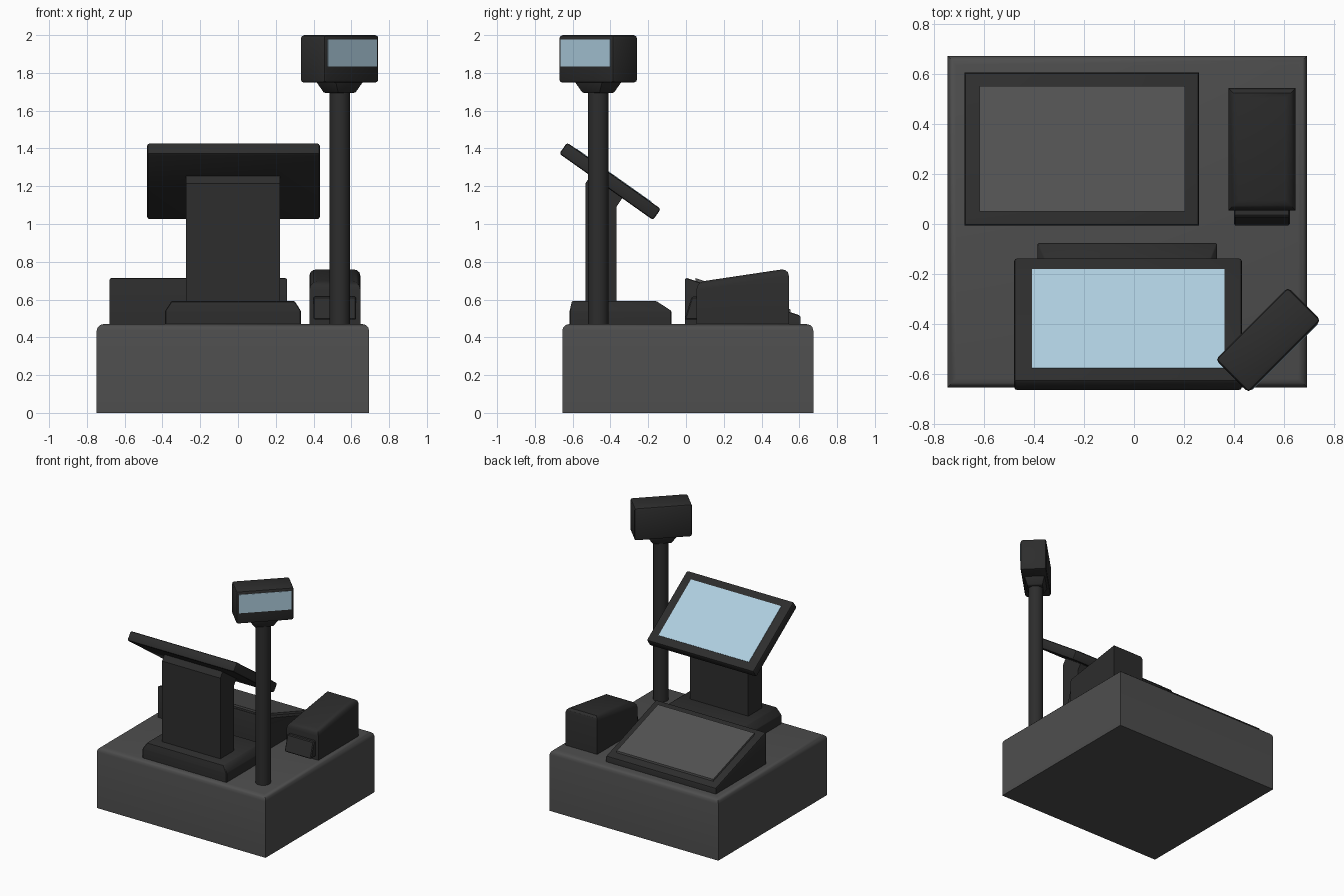
import bpy, bmesh
from math import radians, sin, cos
from mathutils import Matrix, Vector

if "Cube" in bpy.data.objects:
    bpy.data.objects.remove(bpy.data.objects["Cube"])


def material(name, rgb):
    m = bpy.data.materials.new(name)
    m.diffuse_color = (*rgb, 1)
    m.use_nodes = True
    m.node_tree.nodes["Principled BSDF"].inputs["Base Color"].default_value = m.diffuse_color
    return m


DARK = material("dark_plastic", (0.026, 0.026, 0.026))
GREY = material("drawer_grey", (0.075, 0.075, 0.075))
PANEL = material("key_panel_grey", (0.085, 0.085, 0.085))
BLUE = material("screen_blue", (0.42, 0.61, 0.73))


def finish(name, bm, mat, matrix=None, bevel=0, segments=2, pick=None):
    """Bevel the chosen edges, then make a smooth-by-angle object."""
    bmesh.ops.recalc_face_normals(bm, faces=bm.faces)
    if bevel:
        edges = [e for e in bm.edges if pick is None or pick(e)]
        bmesh.ops.bevel(bm, geom=edges, offset=bevel, segments=segments,
                        profile=0.5, affect='EDGES', clamp_overlap=True)
    me = bpy.data.meshes.new(name)
    bm.to_mesh(me)
    bm.free()
    me.materials.append(mat)
    ob = bpy.data.objects.new(name, me)
    bpy.context.collection.objects.link(ob)
    if matrix:
        ob.matrix_world = matrix
    bpy.ops.object.select_all(action='DESELECT')
    ob.select_set(True)
    bpy.context.view_layer.objects.active = ob
    bpy.ops.object.shade_smooth_by_angle(angle=radians(32))
    return ob


def prism(name, profile, x0, x1, mat, **kw):
    """Extrude a (y, z) side profile from x0 to x1."""
    bm = bmesh.new()
    face = bm.faces.new([bm.verts.new((x0, y, z)) for y, z in profile])
    ext = bmesh.ops.extrude_face_region(bm, geom=[face])
    verts = [g for g in ext["geom"] if isinstance(g, bmesh.types.BMVert)]
    bmesh.ops.translate(bm, verts=verts, vec=(x1 - x0, 0, 0))
    return finish(name, bm, mat, **kw)


def box(name, size, mat, matrix, **kw):
    bm = bmesh.new()
    bmesh.ops.create_cube(bm, size=1, matrix=Matrix.Diagonal((*size, 1)))
    return finish(name, bm, mat, matrix=matrix, **kw)


def above(z):
    return lambda e: all(v.co.z > z for v in e.verts)


# Cash drawer with rounded top rim
prism("cash_drawer", [(-0.655, 0), (0.674, 0), (0.674, 0.47), (-0.655, 0.47)],
      -0.748, 0.694, GREY, bevel=0.035, segments=3, pick=above(0.4))

# Sloping keyboard with raised key panel
prism("keyboard_body", [(-0.006, 0.46), (0.607, 0.46), (0.607, 0.515), (-0.006, 0.717)],
      -0.68, 0.26, DARK, bevel=0.012, pick=above(0.5))
slope = (0.515 - 0.717) / 0.613
key_z = lambda y, up: 0.717 + slope * (y + 0.006) + up
prism("key_panel", [(0.05, key_z(0.05, -0.01)), (0.553, key_z(0.553, -0.01)),
                    (0.553, key_z(0.553, 0.015)), (0.05, key_z(0.05, 0.015))],
      -0.62, 0.205, PANEL)

# Receipt printer and its paper outlet
prism("receipt_printer", [(0.055, 0.46), (0.545, 0.46), (0.545, 0.765), (0.055, 0.692)],
      0.378, 0.648, DARK, bevel=0.04, segments=3, pick=above(0.6))
prism("paper_outlet", [(-0.007, 0.495), (0.07, 0.495), (0.07, 0.615), (0.03, 0.615)],
      0.4, 0.626, DARK, bevel=0.006, segments=1)

# Monitor stand: chamfered foot and wide neck
bm = bmesh.new()
levels = [(-0.386, 0.333, -0.616, -0.077, 0.46), (-0.386, 0.333, -0.616, -0.077, 0.54),
          (-0.352, 0.3, -0.604, -0.157, 0.592)]
rings = [[bm.verts.new((x, y, z)) for x, y in ((a, c), (b, c), (b, d), (a, d))]
         for a, b, c, d, z in levels]
for lo, hi in zip(rings, rings[1:]):
    for i in range(4):
        bm.faces.new((lo[i], lo[(i + 1) % 4], hi[(i + 1) % 4], hi[i]))
bm.faces.new(rings[0])
bm.faces.new(rings[-1])
finish("monitor_foot", bm, DARK, bevel=0.004, segments=1)
prism("monitor_neck", [(-0.533, 0.58), (-0.367, 0.58), (-0.367, 1.093), (-0.335, 1.14),
                       (-0.5, 1.262), (-0.533, 1.215)], -0.275, 0.222, DARK)

# Tilted monitor and its screen
tilt = radians(-35.3)
up = Vector((0, -sin(tilt), cos(tilt)))
centre = Vector((-0.024, -0.402, 1.226))
rot = Matrix.Rotation(tilt, 4, 'X')
box("monitor_case", (0.915, 0.608, 0.072), DARK, Matrix.Translation(centre) @ rot,
    bevel=0.013, segments=2)
box("monitor_screen", (0.772, 0.486, 0.01), BLUE,
    Matrix.Translation(centre + up * 0.034) @ rot)

# Customer display pole
bm = bmesh.new()
bmesh.ops.create_cone(bm, cap_ends=True, segments=32, radius1=0.054, radius2=0.054, depth=1.27)
finish("display_pole", bm, DARK, matrix=Matrix.Translation((0.539, -0.464, 1.095)))

# Customer display head, turned 45 degrees to the front right
turn = Matrix.Translation((0.538, -0.465, 0)) @ Matrix.Rotation(radians(45), 4, 'Z')
at = lambda x, y, z: turn @ Matrix.Translation((x, y, z))
box("display_head", (0.41, 0.187, 0.252), DARK, at(0, 0, 1.874), bevel=0.016, segments=2)
box("display_window", (0.37, 0.01, 0.143), BLUE, at(0, -0.0915, 1.905))

# Tapered collar under the display head
bm = bmesh.new()
bmesh.ops.create_cube(bm, size=1, matrix=Matrix.Diagonal((0.22, 0.155, 0.066, 1)))
for v in bm.verts:
    if v.co.z < 0:
        v.co.x *= 0.6
        v.co.y *= 0.72
finish("display_collar", bm, DARK, matrix=at(0, 0, 1.727), bevel=0.008, segments=2)
